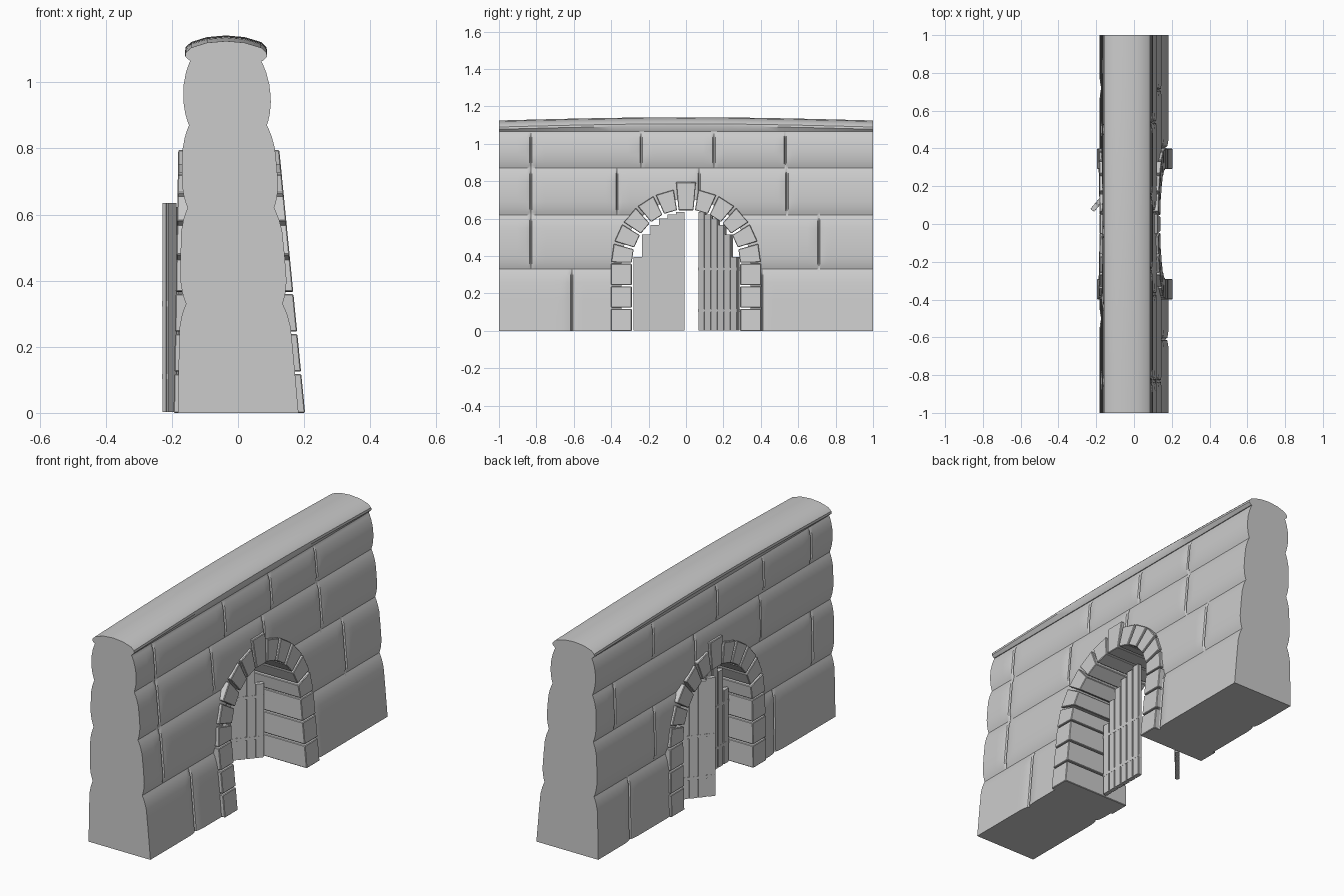
import bpy, bmesh
from math import sin, cos, pi, radians, sqrt
from mathutils import Matrix, Vector

if "Cube" in bpy.data.objects:
    bpy.data.objects.remove(bpy.data.objects["Cube"])

SPRING, R_IN, R_OUT = 0.36, 0.29, 0.40
COURSES = [0, 0.33, 0.62, 0.87, 1.065]
JOINTS = {1: [[-0.61, 0.405], [-0.83, 0.71], [-0.83, -0.37, 0.07, 0.54], [-0.83, -0.24, 0.15, 0.53]],
          -1: [[0.72, -0.5], [-0.83, 0.5], [-0.4, 0.15, 0.83], [-0.83, -0.43, -0.04, 0.5]]}


def make(name, bm, smooth=None):
    bmesh.ops.recalc_face_normals(bm, faces=bm.faces[:])
    me = bpy.data.meshes.new(name)
    bm.to_mesh(me)
    bm.free()
    ob = bpy.data.objects.new(name, me)
    bpy.context.collection.objects.link(ob)
    bpy.context.view_layer.objects.active = ob
    if smooth:
        bpy.ops.object.select_all(action='DESELECT')
        ob.select_set(True)
        bpy.ops.object.shade_smooth_by_angle(angle=radians(smooth))
    return ob


def loft(bm, loops):
    """Skin closed loops of points and cap both ends."""
    rows = [[bm.verts.new(p) for p in loop] for loop in loops]
    n = len(rows[0])
    for a, b in zip(rows, rows[1:]):
        for i in range(n):
            bm.faces.new((a[i], a[(i + 1) % n], b[(i + 1) % n], b[i]))
    bm.faces.new(rows[0])
    bm.faces.new(rows[-1][::-1])


def box(bm, lo, hi, mat=Matrix()):
    lo, hi = Vector(lo), Vector(hi)
    m = mat @ Matrix.Translation((lo + hi) / 2) @ Matrix.Diagonal((*(hi - lo), 1))
    bmesh.ops.create_cube(bm, size=1, matrix=m)


def lift(y):
    return 0.017 * cos(pi * y / 2)


# wall: pillowed courses on a tapered section, grooves at the block joints
def face_x(side, y, z):
    x = 0.183 - 0.088 * z if side > 0 else -0.182 + 0.017 * z
    c = max(i for i in range(4) if COURSES[i] <= z + 1e-6)
    e = min(abs(z - k) for k in COURSES[1:])
    groove = 0.019 * max(0, 1 - e / 0.09) ** 2
    on_joint = abs(z - COURSES[c]) < 1e-6 and c > 0
    if not on_joint:
        d = min(abs(y - j) for j in JOINTS[side][c])
        groove = max(groove, 0.009 * max(0, 1 - d / 0.06) ** 2 + (0.009 if d < 0.004 else 0))
    return x - side * groove


zs = []
for a, b in zip(COURSES, COURSES[1:]):
    zs += [a, a + 0.015, a + 0.035, a + 0.07, (a + b) / 2, b - 0.07, b - 0.035, b - 0.015]
zs.append(COURSES[-1])
ys = {round(-1 + 0.05 * i, 3) for i in range(41)}
for side in JOINTS.values():
    for row in side:
        for j in row:
            ys |= {round(j + o, 3) for o in (-0.06, -0.025, -0.007, 0, 0.007, 0.025, 0.06)}
bm = bmesh.new()
loops = []
for y in sorted(v for v in ys if -1 <= v <= 1):
    loops.append([(face_x(1, y, z), y, z) for z in zs] + [(0.07, y, 1.095), (-0.13, y, 1.095)]
                 + [(face_x(-1, y, z), y, z) for z in reversed(zs)])
loft(bm, loops)
wall = make("wall", bm)

# doorway opening
r = 0.345
outline = [(r, -0.1)] + [(r * cos(pi * i / 24), SPRING + r * sin(pi * i / 24)) for i in range(25)] + [(-r, -0.1)]
bm = bmesh.new()
loft(bm, [[(x, y, z) for y, z in outline] for x in (-0.5, 0.5)])
cutter = make("doorway_cutter", bm)
cutter.hide_render = True
mod = wall.modifiers.new("doorway", 'BOOLEAN')
mod.operation, mod.object, mod.solver = 'DIFFERENCE', cutter, 'EXACT'
bpy.context.view_layer.objects.active = wall
bpy.ops.object.modifier_apply(modifier=mod.name)
bpy.data.objects.remove(cutter)
bpy.ops.object.select_all(action='DESELECT')
wall.select_set(True)
bpy.ops.object.shade_smooth_by_angle(angle=radians(35))

# coping: rounded cap that rises gently to the middle
cap = [(-0.145, 1.065), (-0.16, 1.078), (-0.158, 1.09), (-0.142, 1.105), (-0.094, 1.12), (-0.036, 1.125),
       (0.02, 1.12), (0.07, 1.105), (0.086, 1.09), (0.088, 1.078), (0.075, 1.065)]
bm = bmesh.new()
loft(bm, [[(x, y, z + (lift(y) if z > 1.07 else 0)) for x, z in cap]
          for y in [-1 + 0.1 * i for i in range(21)]])
make("coping", bm, 35)


# arch stones running the full depth of the wall
def stone(bm, quad):
    loft(bm, [[(-0.195 + 0.018 * z, y, z) for y, z in quad],
              [(0.203 - 0.098 * z, y, z) for y, z in quad]])


bm = bmesh.new()
GAP = 0.004
for s in (-1, 1):
    for i in range(3):
        a, b = i * 0.121 + (GAP if i else 0), (i + 1) * 0.121 - GAP
        stone(bm, [(s * R_IN, a), (s * R_OUT, a), (s * R_OUT, b), (s * R_IN, b)])
    step = radians(81.5) / 5
    for i in range(5):
        a, b = i * step + 0.018, (i + 1) * step - 0.018
        stone(bm, [(s * q * cos(t), SPRING + q * sin(t))
                   for q, t in ((R_IN, a), (R_OUT, a), (R_OUT, b), (R_IN, b))])
stone(bm, [(-0.04, 0.645), (0.04, 0.645), (0.053, 0.795), (-0.053, 0.795)])
arch = make("arch_stones", bm)
bev = arch.modifiers.new("worn_edges", 'BEVEL')
bev.width, bev.segments = 0.003, 1


# door leaves: stepped planks with two cross bars, hinged on each jamb
def leaf(name, side, angle):
    bm = bmesh.new()
    m = (Matrix.Translation((-0.045, side * 0.282, 0)) @ Matrix.Rotation(angle, 4, 'Z')
         @ Matrix.Diagonal((1, -side, 1, 1)))
    w = 0.275 / 6
    for i in range(6):
        u = i * w
        top = SPRING + sqrt(max(0, 0.285 ** 2 - (0.282 - u) ** 2)) - 0.005
        box(bm, (-0.006, u, 0.003), (0.006, u + w, top), m)
        box(bm, (-0.012, u + 0.005, 0.003), (0.012, u + w - 0.003, top), m)
    for z in (0.11, 0.33):
        box(bm, (-0.0125, 0.002, z - 0.008), (0.0125, 0.273, z + 0.008), m)
    make(name, bm)


leaf("door_leaf_closed", -1, 0)
leaf("door_leaf_ajar", 1, -radians(40))
